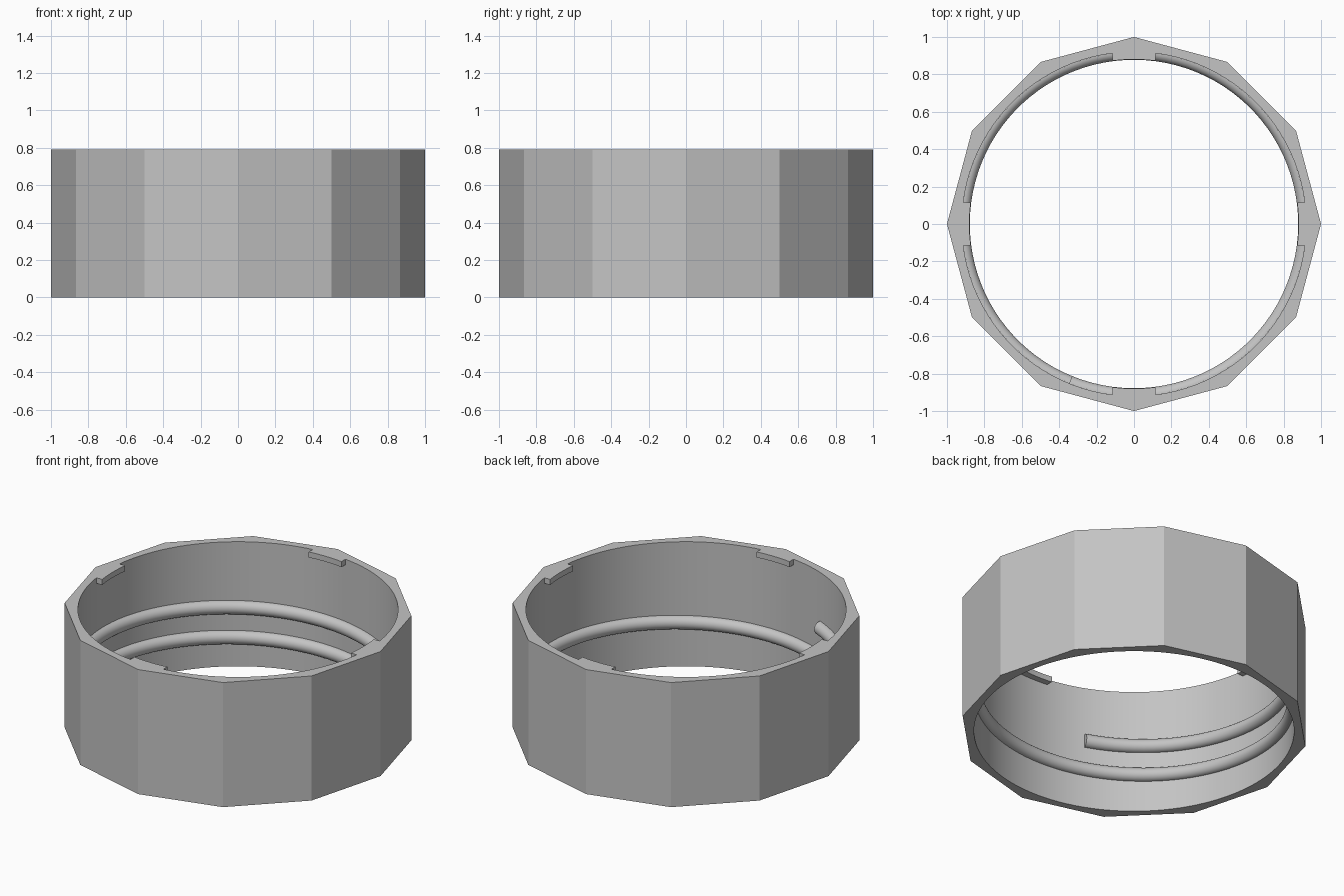
import bpy, bmesh
from math import sin, cos, pi, radians, sqrt

if "Cube" in bpy.data.objects:
    bpy.data.objects.remove(bpy.data.objects["Cube"])

HEIGHT = 0.79
BORE = 0.92          # radius of the inner wall
LIP = 0.88           # radius reached by the tabs and thread
SIDES = 12
PER_SIDE = 10

grey = bpy.data.materials.new("plain_grey")
grey.use_nodes = True
colour = (0.55, 0.55, 0.55, 1)
grey.diffuse_color = colour
grey.node_tree.nodes["Principled BSDF"].inputs["Base Color"].default_value = colour


def sweep(name, sections, closed=False):
    """Skin a row of closed cross-sections, capping the ends if it is open."""
    bm = bmesh.new()
    rows = [[bm.verts.new(p) for p in section] for section in sections]
    pairs = list(zip(rows, rows[1:]))
    if closed:
        pairs.append((rows[-1], rows[0]))
    else:
        bm.faces.new(rows[0])
        bm.faces.new(rows[-1])
    for a, b in pairs:
        for i in range(len(a)):
            j = (i + 1) % len(a)
            bm.faces.new((a[i], a[j], b[j], b[i]))
    bmesh.ops.recalc_face_normals(bm, faces=bm.faces)
    mesh = bpy.data.meshes.new(name)
    bm.to_mesh(mesh)
    bm.free()
    mesh.materials.append(grey)
    obj = bpy.data.objects.new(name, mesh)
    bpy.context.collection.objects.link(obj)
    bpy.ops.object.select_all(action='DESELECT')
    obj.select_set(True)
    bpy.context.view_layer.objects.active = obj
    bpy.ops.object.shade_smooth_by_angle(angle=radians(20))
    return obj


def polar(r, a, z):
    return (r * cos(a), r * sin(a), z)


# Body: twelve flat sides outside, round bore inside
side = 2 * pi / SIDES
sections = []
for i in range(SIDES * PER_SIDE):
    a = i * side / PER_SIDE
    within = (i % PER_SIDE) * side / PER_SIDE - side / 2
    outer = cos(side / 2) / cos(within)
    sections.append([polar(outer, a, 0), polar(outer, a, HEIGHT),
                     polar(BORE, a, HEIGHT), polar(BORE, a, 0)])
sweep("ring_body", sections, closed=True)

# Four retaining tabs flush with the top rim
TAB_HALF, TAB_THICK, STEPS = 0.115, 0.035, 8
for name, turn in (("left", 0), ("back", 1), ("right", 2), ("front", 3)):
    sections = []
    for i in range(STEPS + 1):
        t = TAB_HALF * (2 * i / STEPS - 1)
        section = []
        for r, z in ((LIP, HEIGHT), (BORE, HEIGHT),
                     (BORE, HEIGHT - TAB_THICK), (LIP, HEIGHT - TAB_THICK)):
            x, y = sqrt(r * r - t * t), t
            for _ in range(turn):
                x, y = -y, x
            section.append((x, y, z))
        sections.append(section)
    sweep(name + "_tab", sections)

# Rounded internal thread, one and a half right-handed turns
TURNS, PITCH, TOP_Z, TOP_ANGLE = 1.5, 0.19, 0.44, radians(248)
RADIUS, ARC, STEPS = 0.042, 16, 150
sections = []
for i in range(STEPS + 1):
    turn = TURNS * i / STEPS
    a = TOP_ANGLE - 2 * pi * turn
    z = TOP_Z - PITCH * turn
    half_round = [(pi / 2 + pi * k / ARC) for k in range(ARC + 1)]
    sections.append([polar(BORE + RADIUS * cos(p), a, z + RADIUS * sin(p))
                     for p in half_round])
sweep("inner_thread", sections)
